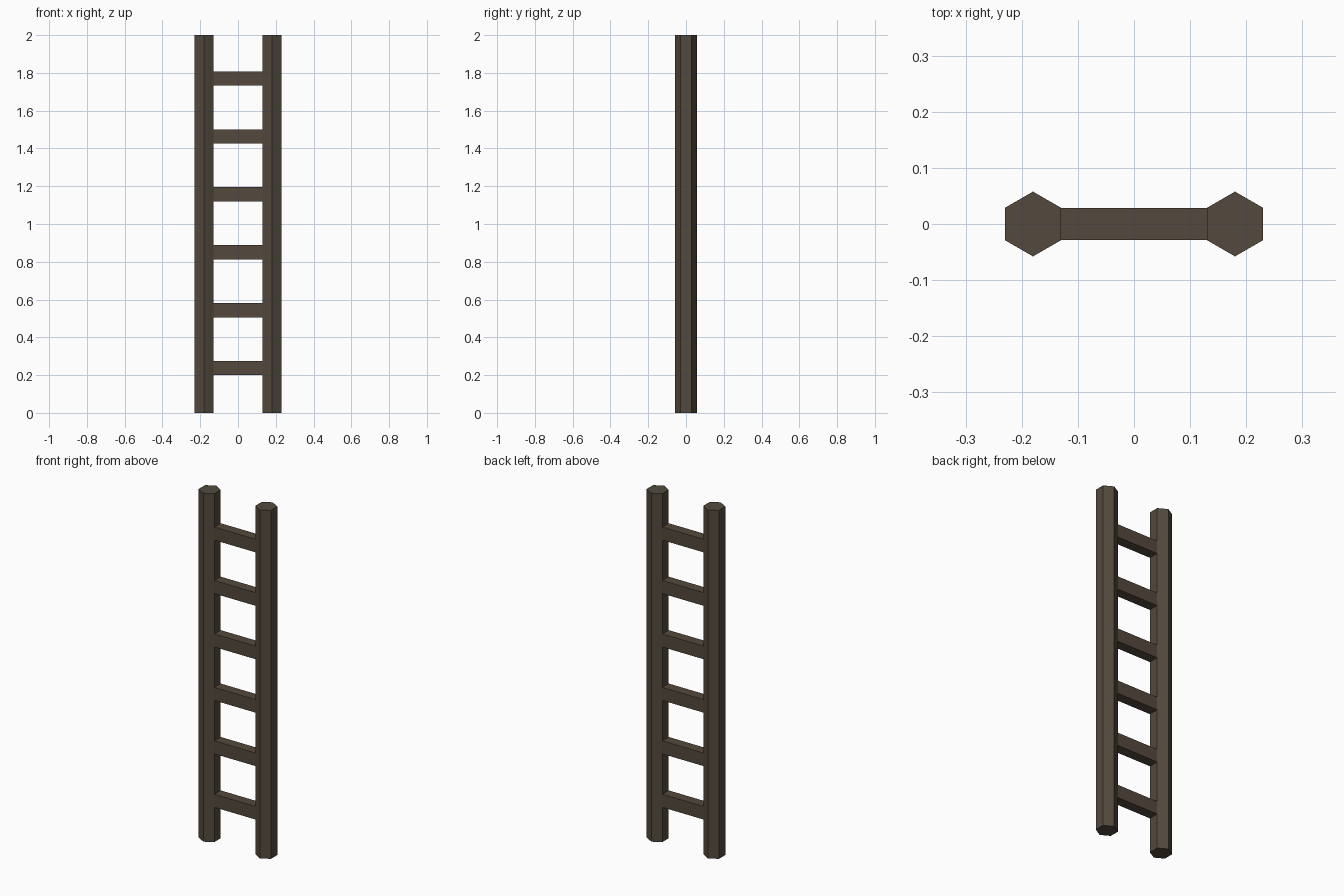
import bpy
import bmesh
import math

if "Cube" in bpy.data.objects:
    bpy.data.objects.remove(bpy.data.objects["Cube"])


def material(name, rgb):
    m = bpy.data.materials.new(name)
    m.diffuse_color = (*rgb, 1.0)
    m.use_nodes = True
    m.node_tree.nodes["Principled BSDF"].inputs["Base Color"].default_value = m.diffuse_color
    return m


rail_wood = material("dark rail wood", (0.087, 0.068, 0.047))
rung_wood = material("dark rung wood", (0.087, 0.065, 0.047))


def prism(name, profile, start, vec, mat):
    """Extrude a closed 3D profile along vec and place it at start."""
    bm = bmesh.new()
    face = bm.faces.new([bm.verts.new(p) for p in profile])
    out = bmesh.ops.extrude_face_region(bm, geom=[face], use_keep_orig=True)
    verts = [g for g in out["geom"] if isinstance(g, bmesh.types.BMVert)]
    bmesh.ops.translate(bm, verts=verts, vec=vec)
    bmesh.ops.recalc_face_normals(bm, faces=bm.faces[:])
    mesh = bpy.data.meshes.new(name)
    bm.to_mesh(mesh)
    bm.free()
    mesh.materials.append(mat)
    obj = bpy.data.objects.new(name, mesh)
    obj.location = start
    bpy.context.collection.objects.link(obj)
    return obj


# Hexagonal side rails, points facing front and back
APOTHEM = 0.05
RADIUS = APOTHEM / math.cos(math.pi / 6)
hexagon = [(RADIUS * math.sin(i * math.pi / 3), RADIUS * math.cos(i * math.pi / 3), 0)
           for i in range(6)]
for side, x in (("left", -0.18), ("right", 0.18)):
    prism(side + "_rail", hexagon, (x, 0, 0), (0, 0, 2), rail_wood)

# Six box rungs as deep as the inner flat of the rails
D, H = RADIUS / 2, 0.0375
rect = [(0, -D, -H), (0, D, -H), (0, D, H), (0, -D, H)]
for i in range(6):
    prism(f"rung_{i + 1}", rect, (-0.13, 0, 0.237 + i * 0.3067), (0.26, 0, 0), rung_wood)
